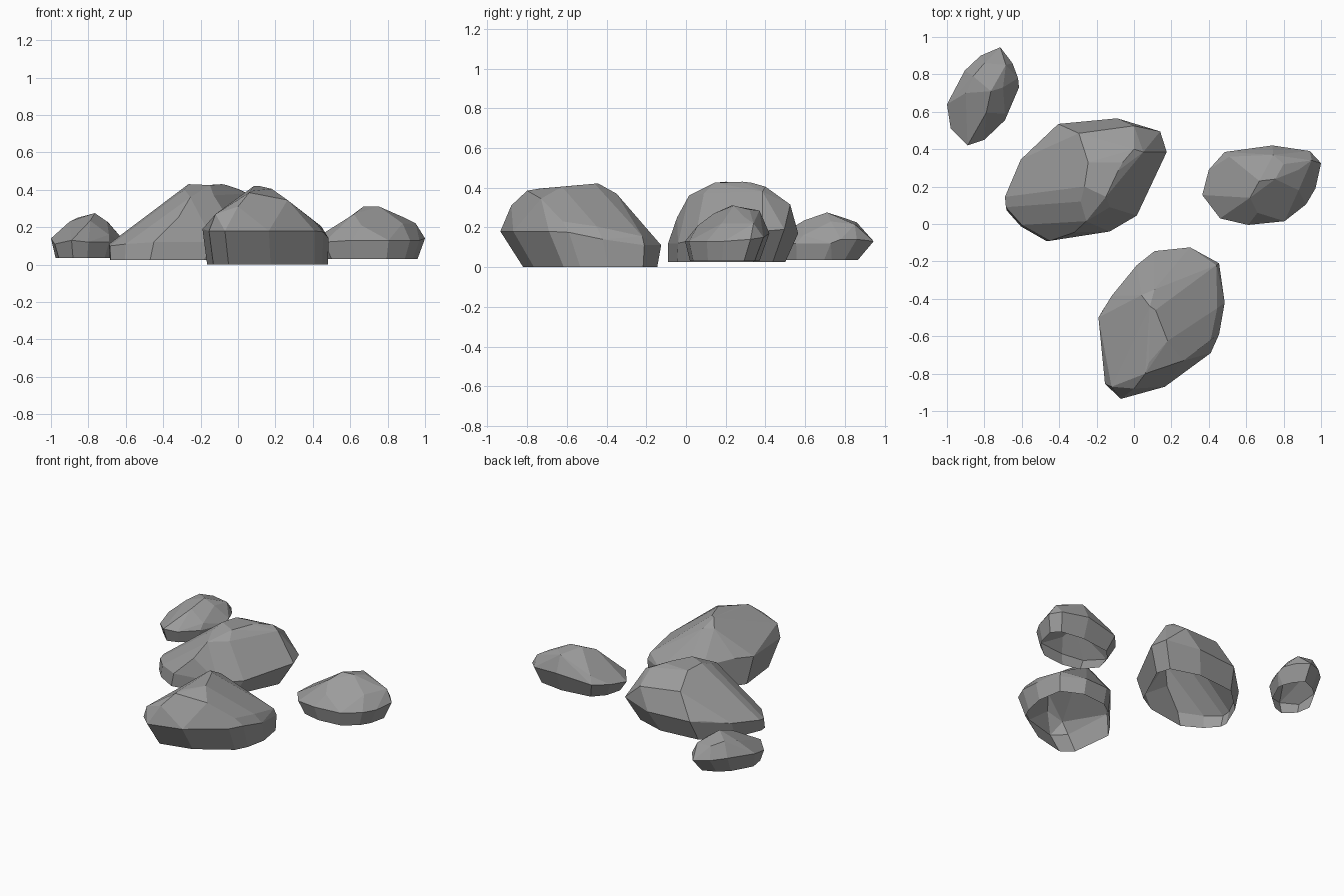
import bpy, bmesh, math

stone = bpy.data.materials.new("stone_grey")
stone.diffuse_color = (.33, .33, .33, 1)


def rock(name, rim, top, base, base_z):
    """Faceted stone shell, open below: widest outline (rim), upper corner points,
    and a lower edge made by fitting the rim into the base box (x0, x1, y0, y1)."""
    xs = [p[0] for p in rim]
    ys = [p[1] for p in rim]

    def fit(v, vals, lo, hi):
        return lo + (v - min(vals)) / (max(vals) - min(vals)) * (hi - lo)

    under = [(fit(x, xs, base[0], base[1]), fit(y, ys, base[2], base[3]), base_z)
             for x, y, z in rim]
    bm = bmesh.new()
    for p in rim + top + under:
        bm.verts.new(p)
    bmesh.ops.convex_hull(bm, input=bm.verts[:])
    loose = [v for v in bm.verts if not v.link_faces]
    bmesh.ops.delete(bm, geom=loose, context='VERTS')
    bmesh.ops.recalc_face_normals(bm, faces=bm.faces[:])
    # the underside is hollow
    floor = [f for f in bm.faces if all(v.co.z < base_z + .001 for v in f.verts)]
    bmesh.ops.delete(bm, geom=floor, context='FACES')
    # merge nearly flat neighbours into broad facets
    bmesh.ops.dissolve_limit(bm, angle_limit=math.radians(9),
                             verts=[], edges=bm.edges[:])
    mesh = bpy.data.meshes.new(name)
    bm.to_mesh(mesh)
    bm.free()
    mesh.materials.append(stone)
    obj = bpy.data.objects.new(name, mesh)
    bpy.context.collection.objects.link(obj)
    return obj


# Large front rock
rock("front_rock",
     rim=[(-.19, -.50, .19), (-.155, -.855, .18), (-.07, -.935, .18), (.165, -.87, .18),
          (.41, -.69, .18), (.455, -.59, .175), (.485, -.42, .14), (.455, -.21, .11),
          (.30, -.125, .11), (.11, -.145, .12), (.015, -.22, .17), (-.12, -.385, .2)],
     top=[(.085, -.44, .42), (.115, -.46, .42), (.08, -.74, .395), (.06, -.80, .385),
          (.18, -.625, .405), (.265, -.73, .345), (.305, -.715, .295), (.11, -.35, .37),
          (.04, -.38, .375), (-.12, -.87, .27), (0, -.88, .31), (.41, -.62, .23),
          (.445, -.45, .205), (.44, -.22, .155)],
     base=(-.165, .48, -.82, -.145), base_z=0)

# Large middle rock
rock("middle_rock",
     rim=[(-.69, .145, .11), (-.685, .09, .10), (-.60, -.005, .11), (-.45, -.09, .12),
          (-.13, -.04, .12), (.015, .045, .14), (.175, .385, .18), (.14, .495, .19),
          (-.09, .565, .17), (-.405, .535, .17), (-.465, .475, .17), (-.605, .345, .14)],
     top=[(-.285, .12, .40), (-.245, .33, .42), (-.265, .2, .43), (-.06, .33, .425),
          (-.085, .285, .43), (-.15, .145, .425), (0, .40, .405), (.05, .385, .38),
          (-.295, .485, .34), (0, .525, .315), (-.255, .015, .36), (-.13, .09, .37),
          (-.38, .07, .30), (-.32, -.045, .25)],
     base=(-.685, .09, -.09, .50), base_z=.025)

# Right rock
rock("right_rock",
     rim=[(.365, .155, .11), (.46, .03, .12), (.61, -.005, .13), (.805, .015, .13),
          (.92, .105, .13), (.97, .19, .13), (1, .325, .14), (.94, .39, .15),
          (.74, .42, .17), (.485, .385, .14), (.40, .29, .13)],
     top=[(.67, .23, .31), (.755, .24, .31), (.745, .37, .285), (.80, .32, .29),
          (.62, .14, .27), (.66, .06, .21), (.88, .29, .255), (.95, .34, .22),
          (.88, .18, .22), (.53, .23, .215), (.51, .36, .19)],
     base=(.42, .96, .02, .37), base_z=.03)

# Small rear-left rock
rock("small_back_rock",
     rim=[(-1, .64, .14), (-.98, .51, .11), (-.89, .42, .13), (-.80, .45, .12),
          (-.69, .555, .12), (-.615, .73, .12), (-.62, .78, .14), (-.65, .86, .14),
          (-.715, .945, .13), (-.82, .90, .14), (-.905, .82, .15)],
     top=[(-.765, .71, .275), (-.86, .79, .25), (-.79, .595, .235), (-.90, .70, .23),
          (-.685, .85, .215), (-.70, .73, .23), (-.69, .59, .16), (-.80, .86, .225)],
     base=(-.975, -.65, .45, .865), base_z=.035)
